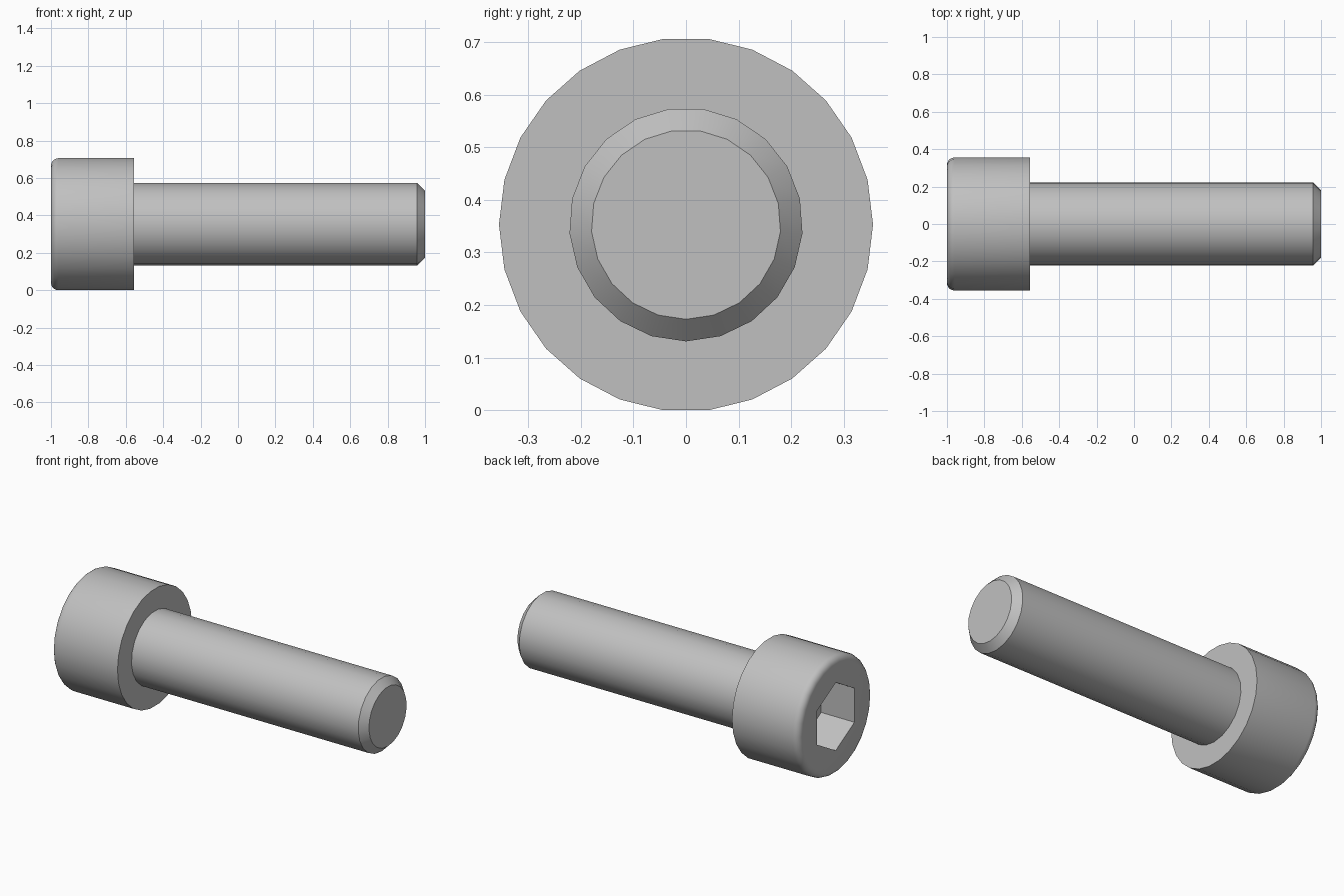
import bpy, bmesh
from math import sin, cos, pi, sqrt

cube = bpy.data.objects.get("Cube")
if cube:
    bpy.data.objects.remove(cube, do_unlink=True)

HEAD_R, SHAFT_R = 0.3555, 0.222
HEAD_END = -0.556            # underside of the head along x
FILLET, CHAMFER = 0.04, 0.042
SOCKET_FLATS, SOCKET_DEPTH = 0.3556, 0.222
HEAD_SIDES, SHAFT_SIDES = 26, 21
AXIS_Z = HEAD_R * cos(pi / HEAD_SIDES)   # rests on a flat of the head

steel = bpy.data.materials.new("grey steel")
steel.use_nodes = True
colour = (0.53, 0.53, 0.53, 1)
steel.diffuse_color = colour
steel.node_tree.nodes["Principled BSDF"].inputs["Base Color"].default_value = colour


def turned_part(name, profile, sides, start):
    """Closed solid turned around the x axis from (x, radius) points."""
    bm = bmesh.new()
    rings = []
    for x, r in profile:
        angles = [start + 2 * pi * i / sides for i in range(sides)]
        rings.append([bm.verts.new((x, r * cos(a), AXIS_Z + r * sin(a))) for a in angles])
    for a, b in zip(rings, rings[1:]):
        for i in range(sides):
            j = (i + 1) % sides
            bm.faces.new((a[i], a[j], b[j], b[i]))
    bm.faces.new(rings[0])
    bm.faces.new(rings[-1])
    bmesh.ops.recalc_face_normals(bm, faces=bm.faces)
    mesh = bpy.data.meshes.new(name)
    bm.to_mesh(mesh)
    bm.free()
    mesh.materials.append(steel)
    obj = bpy.data.objects.new(name, mesh)
    bpy.context.collection.objects.link(obj)
    return obj


def select_only(obj):
    bpy.ops.object.select_all(action='DESELECT')
    obj.select_set(True)
    bpy.context.view_layer.objects.active = obj


# Head with a rounded outer rim
steps = 5
rim = [(-1 + FILLET * (1 - sin(t)), HEAD_R - FILLET * (1 - cos(t)))
       for t in (pi / 2 * (1 - i / steps) for i in range(steps + 1))]
head = turned_part("head", rim + [(HEAD_END, HEAD_R)], HEAD_SIDES, 0)

# Hexagonal socket, points up and down
cutter = turned_part("socket_cutter",
                     [(-1.1, SOCKET_FLATS / sqrt(3)), (-1 + SOCKET_DEPTH, SOCKET_FLATS / sqrt(3))],
                     6, pi / 2)
cutter.hide_render = True
cut = head.modifiers.new("socket", 'BOOLEAN')
cut.operation = 'DIFFERENCE'
cut.solver = 'EXACT'
cut.object = cutter
select_only(head)
bpy.ops.object.modifier_apply(modifier=cut.name)
bpy.data.objects.remove(cutter, do_unlink=True)

# Shaft with a chamfered tip, its root sunk slightly into the head
shaft = turned_part("shaft",
                    [(HEAD_END - 0.02, SHAFT_R), (1 - CHAMFER, SHAFT_R), (1, SHAFT_R - CHAMFER)],
                    SHAFT_SIDES, -pi / 2)

for part in (head, shaft):
    select_only(part)
    bpy.ops.object.shade_smooth_by_angle(angle=pi / 6)
